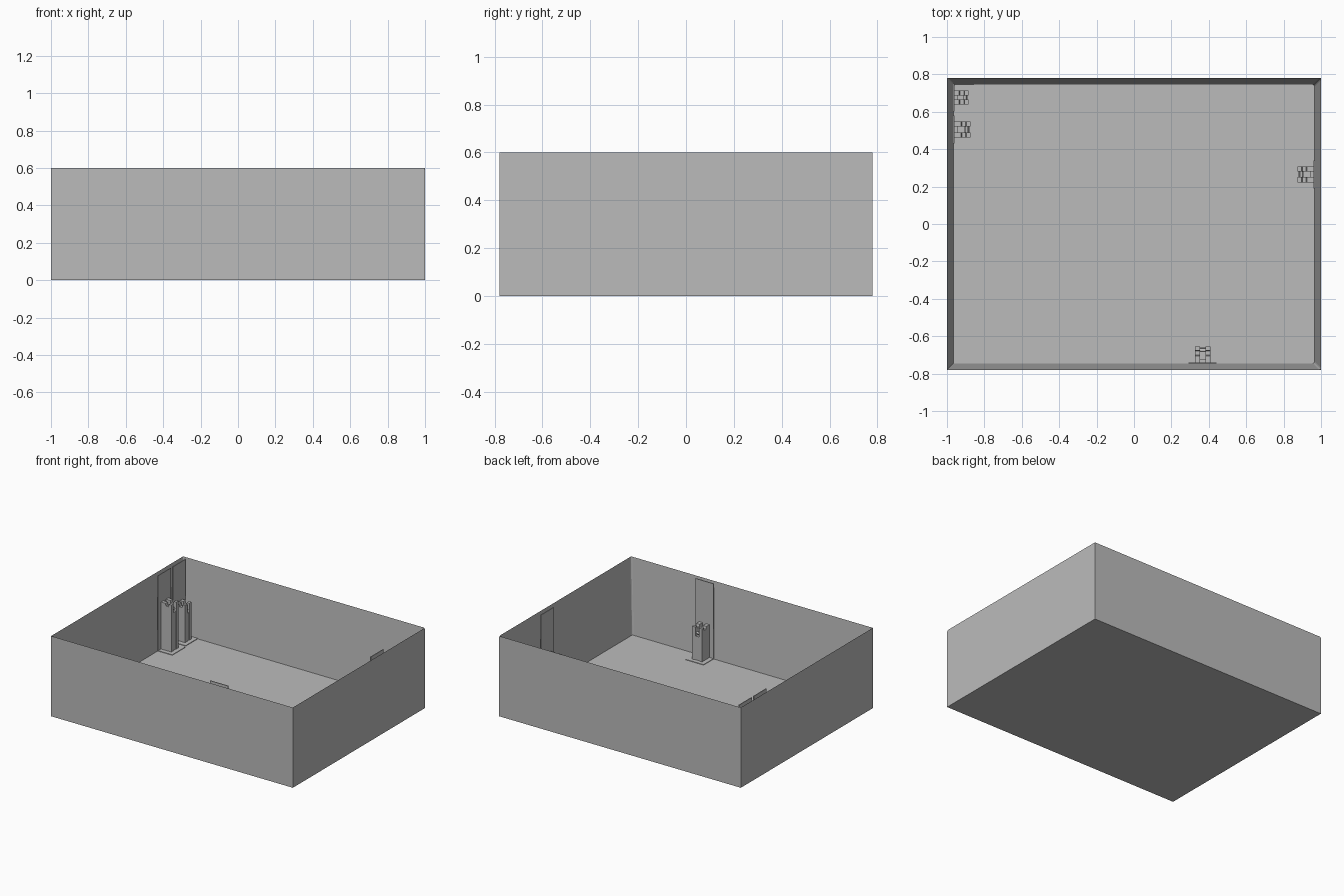
import bpy, bmesh, math
from mathutils import Matrix, Vector

if "Cube" in bpy.data.objects:
    bpy.data.objects.remove(bpy.data.objects["Cube"])

grey = bpy.data.materials.new("plain grey")
grey.diffuse_color = (0.5, 0.5, 0.5, 1)
grey.use_nodes = True
grey.node_tree.nodes["Principled BSDF"].inputs["Base Color"].default_value = grey.diffuse_color

HX, HY, H = 1.0, 0.78, 0.6      # outer half sizes and height
WALL, FLOOR = 0.035, 0.035


def finish(name, bm, matrix=None):
    if matrix:
        bm.transform(matrix)
    bmesh.ops.recalc_face_normals(bm, faces=bm.faces)
    me = bpy.data.meshes.new(name)
    bm.to_mesh(me)
    bm.free()
    me.materials.append(grey)
    ob = bpy.data.objects.new(name, me)
    bpy.context.collection.objects.link(ob)
    return ob


def add_box(bm, lo, hi):
    lo, hi = Vector(lo), Vector(hi)
    m = Matrix.Translation((lo + hi) / 2) @ Matrix.Diagonal((*(hi - lo), 1))
    bmesh.ops.create_cube(bm, size=1, matrix=m)


# open tray: inset the top face and push it down to the floor
bm = bmesh.new()
add_box(bm, (-HX, -HY, 0), (HX, HY, H))
top = max(bm.faces, key=lambda f: f.calc_center_median().z)
bmesh.ops.inset_region(bm, faces=[top], thickness=WALL, use_even_offset=True)
for v in top.verts:
    v.co.z = FLOOR
# slightly rounded inner corners
edges = [e for e in bm.edges
         if abs(e.verts[0].co.z - e.verts[1].co.z) > 0.1
         and abs(e.verts[0].co.x) < HX - 0.01]
bmesh.ops.bevel(bm, geom=edges, offset=0.01, segments=3, affect='EDGES', profile=0.5)
finish("tray", bm)


def bracket(tag, spot, angle, height, depth, half=0.042):
    """Local frame: wall at x = 0, bracket grows towards +x from the floor."""
    place = Matrix.Translation((*spot, FLOOR)) @ Matrix.Rotation(angle, 4, 'Z')
    pad = 0.075

    # thin pads on the wall and floor
    bm = bmesh.new()
    add_box(bm, (-0.002, -pad, -0.002), (0.004, pad, H - FLOOR - 0.001))
    add_box(bm, (-0.002, -pad, -0.002), (depth + 0.03, pad, 0.004))
    finish(tag + "_pads", bm, place)

    # two side cheeks with a shallow step at the front top
    bm = bmesh.new()
    profile = [(0, 0), (depth, 0), (depth, height), (depth - 0.02, height),
               (depth - 0.025, height - 0.02), (depth - 0.045, height - 0.02),
               (depth - 0.05, height), (0, height)]
    for y0, y1 in ((-half, -half + 0.027), (half - 0.027, half)):
        face = bm.faces.new([bm.verts.new((x, y0, z)) for x, z in profile])
        ext = bmesh.ops.extrude_face_region(bm, geom=[face])["geom"]
        verts = [g for g in ext if isinstance(g, bmesh.types.BMVert)]
        bmesh.ops.translate(bm, vec=(0, y1 - y0, 0), verts=verts)
    finish(tag + "_cheeks", bm, place)

    # webs closing the slot between the cheeks
    bm = bmesh.new()
    inner = half - 0.026
    add_box(bm, (depth - 0.03, -inner, 0), (depth - 0.004, inner, height - 0.07))
    add_box(bm, (0, -inner, 0), (0.02, inner, height - 0.03))
    finish(tag + "_web", bm, place)

    # small round cross pin in the slot
    bm = bmesh.new()
    m = Matrix.Translation((depth - 0.02, 0, height - 0.05)) @ Matrix.Rotation(math.pi / 2, 4, 'X')
    bmesh.ops.create_cone(bm, cap_ends=True, segments=16, radius1=0.009,
                          radius2=0.009, depth=2 * inner, matrix=m)
    finish(tag + "_pin", bm, place)


IX, IY = HX - WALL, HY - WALL
bracket("left_tall_bracket", (-IX, 0.505), 0, 0.355, 0.09)
bracket("left_short_bracket", (-IX, 0.677), 0, 0.28, 0.08, 0.038)
bracket("right_bracket", (IX, 0.265), math.pi, 0.25, 0.09)
bracket("front_bracket", (0.367, -IY), math.pi / 2, 0.25, 0.09)
